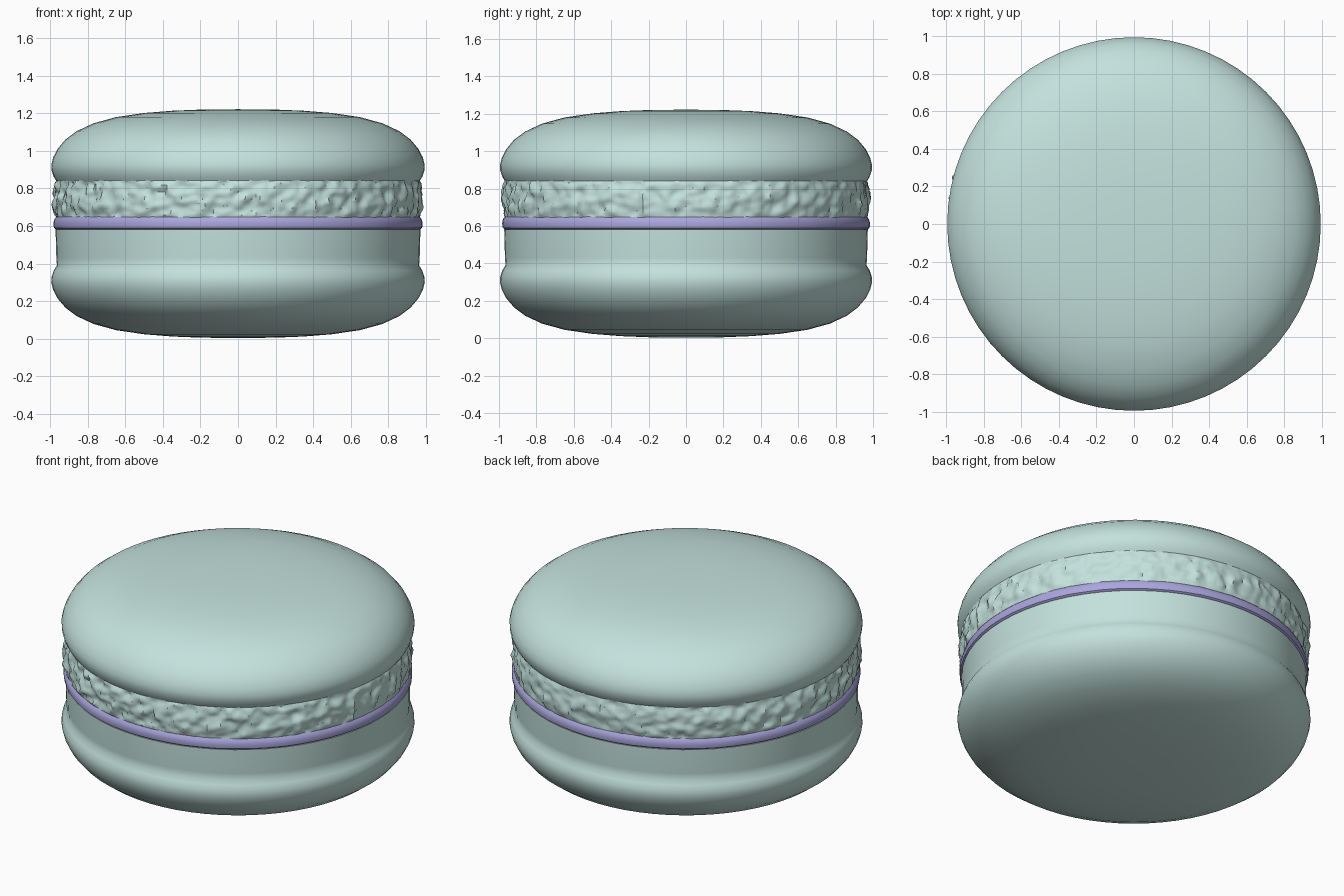
import bpy, bmesh, math
from mathutils import Vector, noise

if "Cube" in bpy.data.objects:
    bpy.data.objects.remove(bpy.data.objects["Cube"])


def material(name, color):
    m = bpy.data.materials.new(name)
    m.diffuse_color = color
    m.use_nodes = True
    m.node_tree.nodes["Principled BSDF"].inputs["Base Color"].default_value = m.diffuse_color
    return m


SHELL = material("shell_mint", (0.55, 0.76, 0.72, 1))
CREAM = material("filling_violet", (0.40, 0.38, 0.72, 1))


def lathe(name, profile, mat, segments, bump=None, angle=40):
    """Revolve (radius, z) points about z; ends on the axis become poles."""
    bm = bmesh.new()
    rings = []
    for r, z in profile:
        if r == 0:
            rings.append([bm.verts.new((0, 0, z))] * segments)
            continue
        ring = []
        for i in range(segments):
            a = 2 * math.pi * i / segments
            rr = r + (bump(a, z) if bump else 0)
            ring.append(bm.verts.new((rr * math.cos(a), rr * math.sin(a), z)))
        rings.append(ring)
    for lo, hi in zip(rings, rings[1:]):
        for i in range(segments):
            j = (i + 1) % segments
            bm.faces.new(dict.fromkeys((lo[i], lo[j], hi[j], hi[i])))
    bmesh.ops.recalc_face_normals(bm, faces=bm.faces)
    me = bpy.data.meshes.new(name)
    bm.to_mesh(me)
    bm.free()
    me.materials.append(mat)
    ob = bpy.data.objects.new(name, me)
    bpy.context.collection.objects.link(ob)
    bpy.ops.object.select_all(action='DESELECT')
    ob.select_set(True)
    bpy.context.view_layer.objects.active = ob
    bpy.ops.object.shade_smooth_by_angle(angle=math.radians(angle))
    return ob


# Domed shell outline, from the rim recess up to the centre of the crown
dome = [(0.965, 0.835), (0.982, 0.862), (0.993, 0.895), (0.995, 0.925),
        (0.985, 0.965), (0.962, 1.01), (0.92, 1.06), (0.86, 1.105),
        (0.77, 1.147), (0.65, 1.18), (0.5, 1.202), (0.35, 1.214),
        (0.2, 1.22), (0, 1.222)]

# Top shell
lathe("top_shell", [(0, 0.835)] + dome, SHELL, 64)

# Bottom shell: the same outline flipped, with a smooth straight foot
flipped = [(r, 1.225 - z) for r, z in reversed(dome)]
lathe("bottom_shell", flipped + [(0.968, 0.43), (0.972, 0.58), (0, 0.58)], SHELL, 64)


# Rough, ruffled foot under the top shell, crumbliest at the front left
def ruffle(a, z):
    p = Vector((math.cos(a), math.sin(a), z * 0.8))
    fade = min(1, (z - 0.645) / 0.02, (0.842 - z) / 0.02)
    front_left = 0.5 + 0.5 * math.cos(a - math.radians(240))
    n = noise.noise(p * 17) + 0.6 * noise.noise(p * 36)
    return max(0, fade) * (0.016 + 0.009 * front_left) * n


steps = 16
foot = [(0.968 + 0.012 * math.sin(math.pi * k / steps), 0.645 + 0.197 * k / steps)
        for k in range(steps + 1)]
lathe("top_shell_foot", [(0, 0.645)] + foot + [(0, 0.842)], SHELL, 320, ruffle)


# Slightly wavy filling layer
def wave(a, z):
    return 0.004 * noise.noise(Vector((math.cos(a), math.sin(a), z)) * 8)


lathe("filling", [(0, 0.578), (0.965, 0.578), (0.98, 0.59), (0.984, 0.614),
                  (0.978, 0.638), (0.965, 0.652), (0, 0.652)], CREAM, 64, wave)
